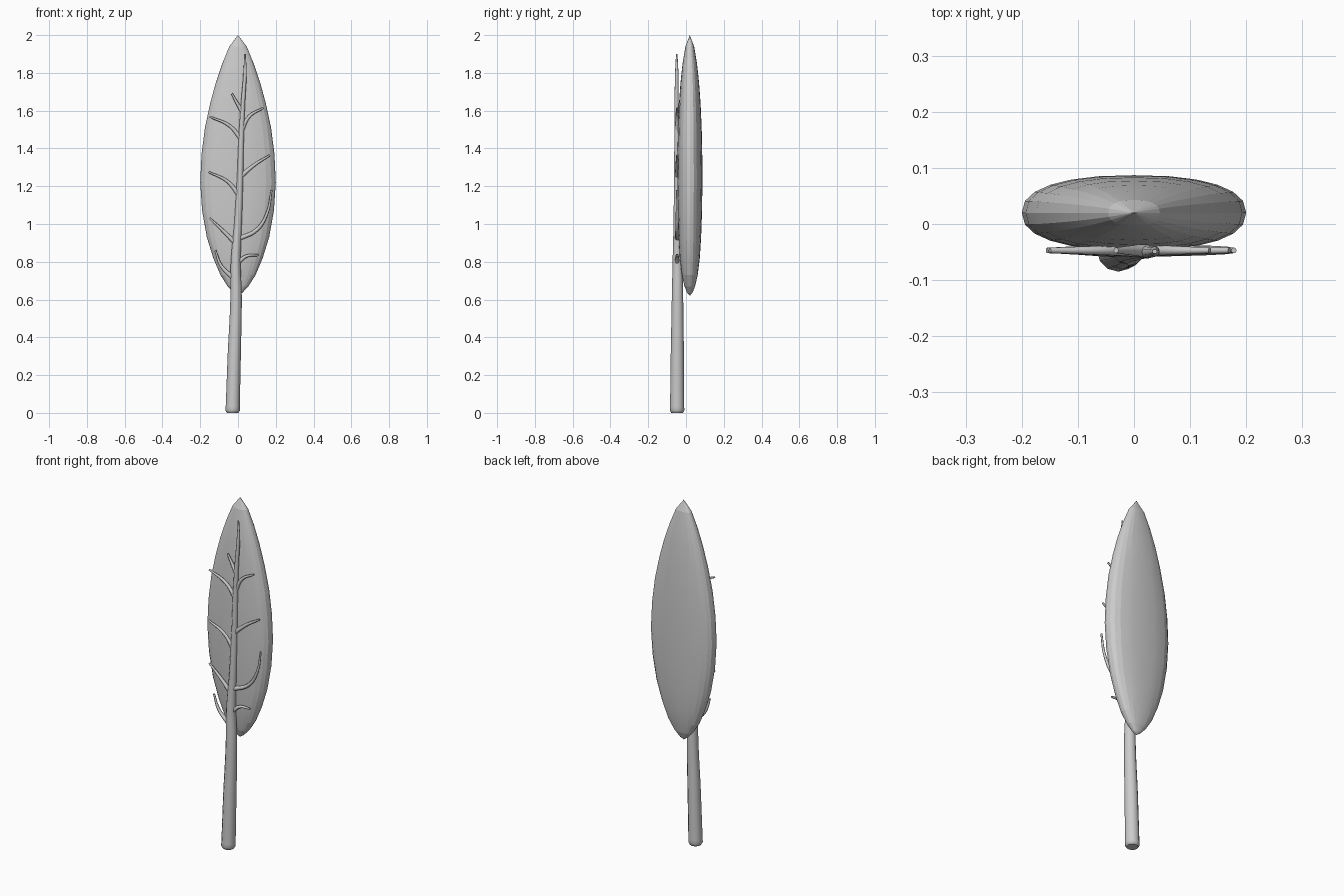
import bpy, bmesh, math

cube = bpy.data.objects.get("Cube")
if cube:
    bpy.data.objects.remove(cube, do_unlink=True)

grey = bpy.data.materials.new("plain grey")
grey.use_nodes = True
colour = (0.6, 0.6, 0.6, 1)
grey.diffuse_color = colour
grey.node_tree.nodes["Principled BSDF"].inputs["Base Color"].default_value = colour


def spow(v, e):
    return math.copysign(abs(v) ** e, v)


def finish(obj, angle):
    bpy.ops.object.select_all(action='DESELECT')
    obj.select_set(True)
    bpy.context.view_layer.objects.active = obj
    if obj.type == 'CURVE':
        bpy.ops.object.convert(target='MESH')
        obj = bpy.context.object
    bpy.ops.object.shade_smooth_by_angle(angle=math.radians(angle))


def tube(name, points, sides):
    """Tapered round limb through (x, y, z, radius) points."""
    curve = bpy.data.curves.new(name, 'CURVE')
    curve.dimensions = '3D'
    curve.bevel_depth = 1
    curve.bevel_resolution = sides
    curve.resolution_u = 6
    curve.use_fill_caps = True
    spline = curve.splines.new('BEZIER')
    spline.bezier_points.add(len(points) - 1)
    for p, (x, y, z, r) in zip(spline.bezier_points, points):
        p.co = (x, y, z)
        p.radius = r
        p.handle_left_type = p.handle_right_type = 'AUTO'
    curve.materials.append(grey)
    obj = bpy.data.objects.new(name, curve)
    bpy.context.collection.objects.link(obj)
    finish(obj, 50)


# Crown: stacked flattened rings (height, half width, half depth)
rings = [(0.635, 0.022, 0.014), (0.67, 0.055, 0.028), (0.73, 0.093, 0.042),
         (0.82, 0.131, 0.053), (0.93, 0.165, 0.06), (1.07, 0.19, 0.065),
         (1.22, 0.2, 0.067), (1.37, 0.193, 0.066), (1.51, 0.175, 0.063),
         (1.64, 0.147, 0.057), (1.75, 0.117, 0.049), (1.85, 0.083, 0.038),
         (1.94, 0.046, 0.023)]
SIDES, MID = 24, 0.02
bm = bmesh.new()
loops = []
for z, w, d in rings:
    loop = []
    for i in range(SIDES):
        a = 2 * math.pi * i / SIDES
        loop.append(bm.verts.new((w * spow(math.cos(a), 0.85),
                                  MID + d * spow(math.sin(a), 0.85), z)))
    loops.append(loop)
bottom = bm.verts.new((0, MID, 0.62))
top = bm.verts.new((0, MID, 2.0))
for i in range(SIDES):
    j = (i + 1) % SIDES
    for lo, hi in zip(loops, loops[1:]):
        bm.faces.new((lo[i], lo[j], hi[j], hi[i]))
    bm.faces.new((bottom, loops[0][j], loops[0][i]))
    bm.faces.new((top, loops[-1][i], loops[-1][j]))
mesh = bpy.data.meshes.new("crown")
bm.to_mesh(mesh)
bm.free()
mesh.materials.append(grey)
crown = bpy.data.objects.new("crown", mesh)
bpy.context.collection.objects.link(crown)
finish(crown, 8)

# Trunk: thick at the foot, thinning into a stem up the front of the crown
tube("trunk", [(-0.028, -0.047, 0.0, 0.031), (-0.028, -0.047, 0.012, 0.038),
               (-0.02, -0.046, 0.3, 0.035), (-0.01, -0.045, 0.62, 0.03),
               (-0.012, -0.045, 0.8, 0.026), (0.0, -0.046, 1.0, 0.02),
               (0.011, -0.047, 1.25, 0.016), (0.017, -0.048, 1.45, 0.014),
               (0.027, -0.05, 1.65, 0.011), (0.037, -0.049, 1.8, 0.009),
               (0.037, -0.049, 1.9, 0.004)], 4)

# Branches: (x, z) paths lying on the front of the crown
branches = {
    "right_branch": [
        [(-0.033, 0.72), (-0.09, 0.78), (-0.12, 0.86)],
        [(-0.015, 0.9), (-0.085, 0.97), (-0.15, 1.03)],
        [(0.0, 1.16), (-0.055, 1.225), (-0.155, 1.275)],
        [(0.017, 1.45), (-0.045, 1.52), (-0.15, 1.568)],
        [(0.02, 1.6), (-0.005, 1.64), (-0.032, 1.69)]],
    "left_branch": [
        [(-0.005, 0.79), (0.045, 0.83), (0.11, 0.835)],
        [(0.0, 0.92), (0.1, 0.97), (0.155, 1.06), (0.178, 1.18)],
        [(0.012, 1.25), (0.09, 1.315), (0.17, 1.365)],
        [(0.017, 1.49), (0.06, 1.57), (0.135, 1.615)]],
}
for side, paths in branches.items():
    for n, path in enumerate(paths, 1):
        last = len(path) - 1
        tube(f"{side}_{n}", [(x, -0.047, z, 0.012 - 0.007 * i / last)
                             for i, (x, z) in enumerate(path)], 2)
